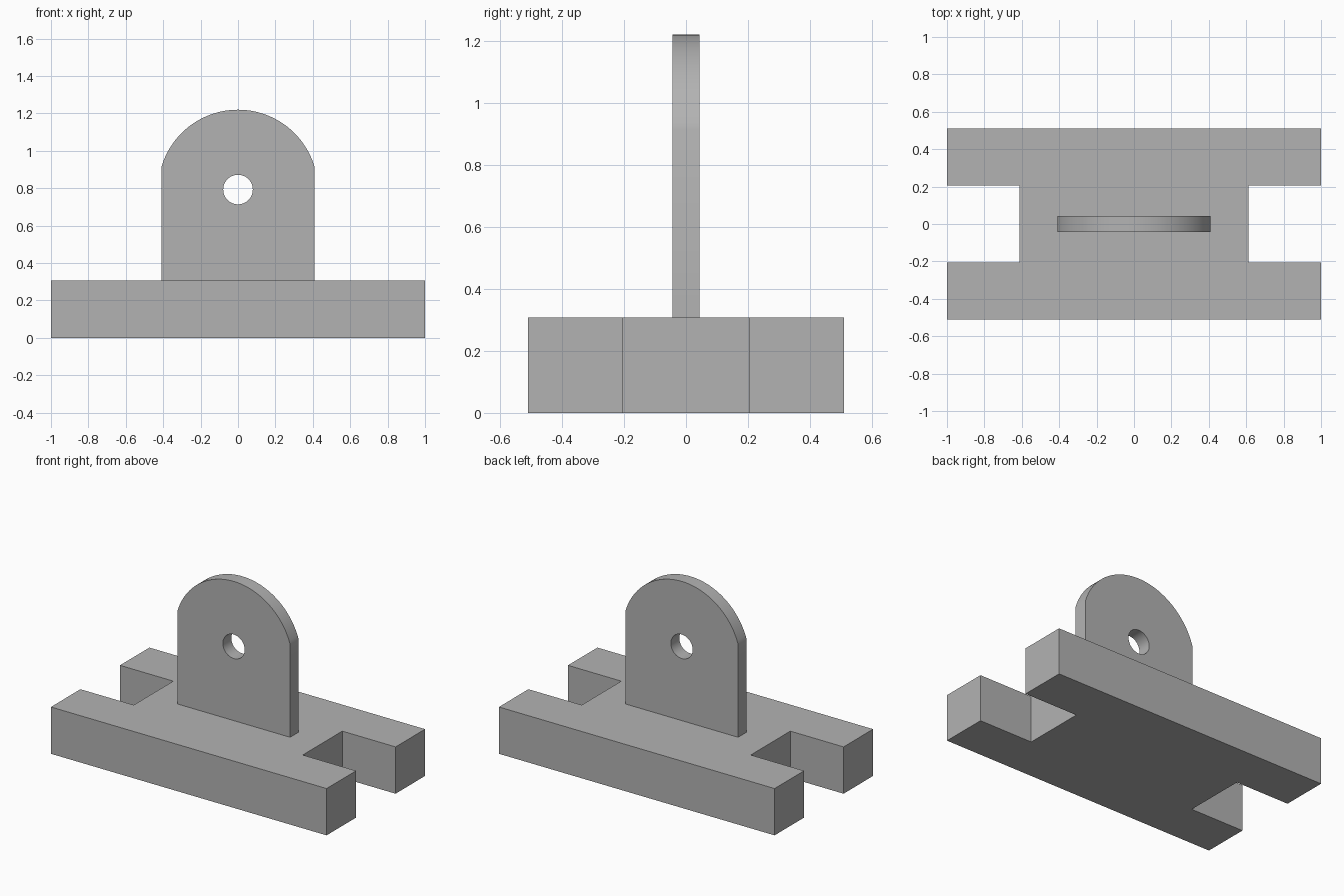
import bpy
import bmesh
import math
from mathutils import Matrix, Vector

cube = bpy.data.objects.get("Cube")
if cube:
    bpy.data.objects.remove(cube, do_unlink=True)

# Plain grey material
GREY = (0.45, 0.45, 0.45, 1.0)
grey = bpy.data.materials.new("plain_grey")
grey.use_nodes = True
grey.diffuse_color = GREY
grey.node_tree.nodes["Principled BSDF"].inputs["Base Color"].default_value = GREY


def arc(cz, radius, start, end, steps):
    return [(radius * math.cos(start + (end - start) * i / steps),
             cz + radius * math.sin(start + (end - start) * i / steps))
            for i in range(steps + 1)]


def prism(name, loops, depth, matrix):
    """Fill closed outlines (the first outer, the rest holes) and extrude along local z."""
    bm = bmesh.new()
    for loop in loops:
        verts = [bm.verts.new((u, v, 0)) for u, v in loop]
        for a, b in zip(verts, verts[1:] + verts[:1]):
            bm.edges.new((a, b))
    bmesh.ops.triangle_fill(bm, use_beauty=True, edges=bm.edges[:])
    bmesh.ops.dissolve_limit(bm, angle_limit=0.01, verts=[], edges=bm.edges[:])
    result = bmesh.ops.extrude_face_region(bm, geom=bm.faces[:], use_keep_orig=True)
    top = [g for g in result["geom"] if isinstance(g, bmesh.types.BMVert)]
    bmesh.ops.translate(bm, verts=top, vec=Vector((0, 0, depth)))
    bmesh.ops.transform(bm, matrix=matrix, verts=bm.verts[:])
    bmesh.ops.recalc_face_normals(bm, faces=bm.faces[:])
    mesh = bpy.data.meshes.new(name)
    bm.to_mesh(mesh)
    bm.free()
    mesh.materials.append(grey)
    obj = bpy.data.objects.new(name, mesh)
    bpy.context.collection.objects.link(obj)
    bpy.ops.object.select_all(action="DESELECT")
    obj.select_set(True)
    bpy.context.view_layer.objects.active = obj
    bpy.ops.object.shade_smooth_by_angle(angle=math.radians(25))
    return obj


# Base block with a rectangular slot in each end
base_h = 0.307
half_side = [(1, -0.51), (1, -0.205), (0.613, -0.205),
             (0.613, 0.205), (1, 0.205), (1, 0.51)]
base_outline = half_side + [(-x, -y) for x, y in half_side]
prism("slotted_base", [base_outline], base_h, Matrix.Identity(4))

# Upright lug with a rounded top and a concentric pin hole
half_w, half_t = 0.409, 0.044
centre_z, radius = 0.793, 0.427
start = math.acos(half_w / radius)
lug_outline = [(-half_w, base_h), (half_w, base_h)]
lug_outline += arc(centre_z, radius, start, math.pi - start, 48)
pin_hole = arc(centre_z, 0.079, 0, math.tau, 48)[:-1]
upright = Matrix.Translation((0, half_t, 0)) @ Matrix.Rotation(math.pi / 2, 4, "X")
prism("upright_lug", [lug_outline, pin_hole], 2 * half_t, upright)
